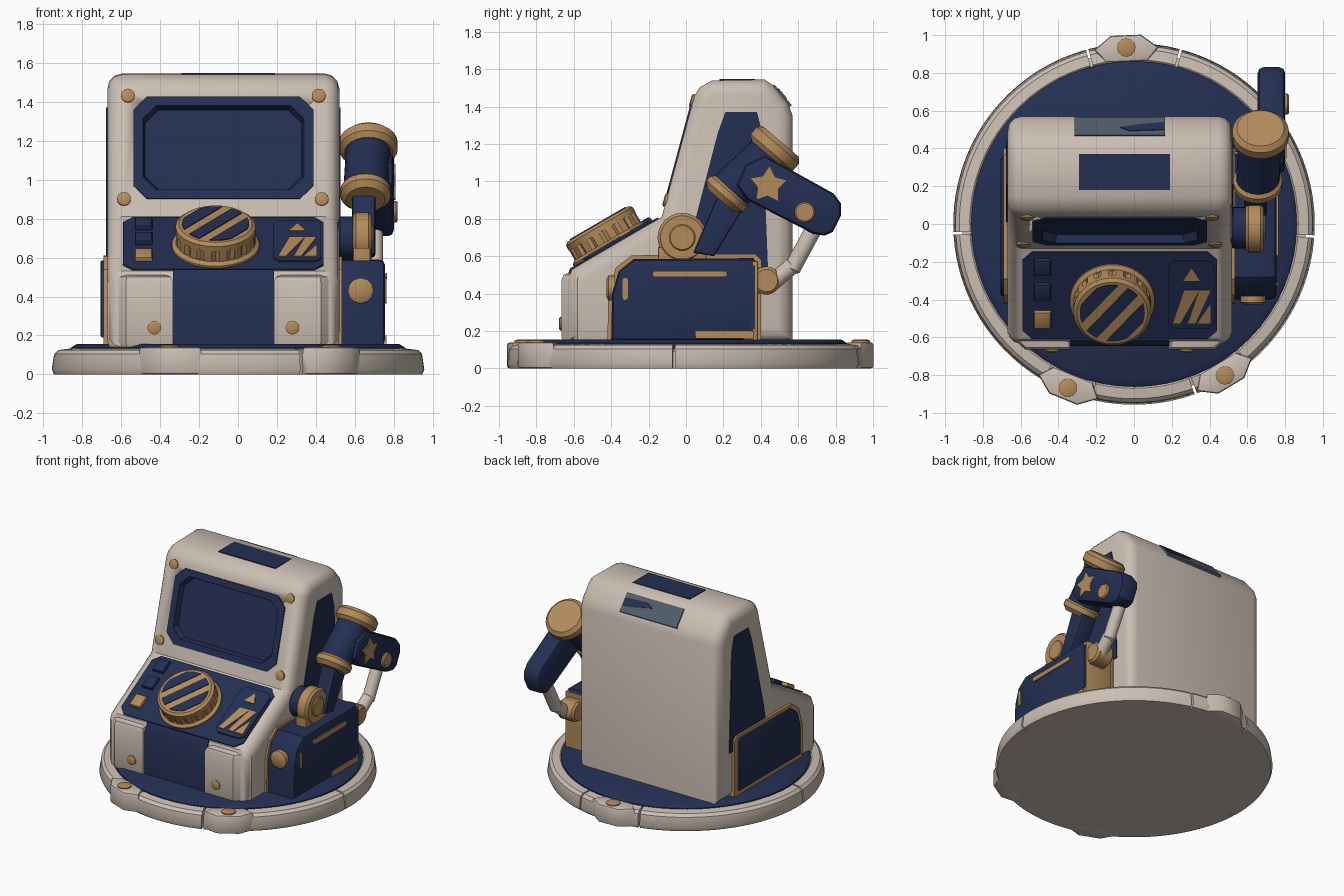
import bpy, bmesh, math
from mathutils import Matrix, Vector as V

if "Cube" in bpy.data.objects:
    bpy.data.objects.remove(bpy.data.objects["Cube"])


def material(name, rgb):
    m = bpy.data.materials.new(name)
    m.diffuse_color = (*rgb, 1)
    m.use_nodes = True
    m.node_tree.nodes["Principled BSDF"].inputs["Base Color"].default_value = m.diffuse_color
    return m


BEIGE = material("warm beige", (0.60, 0.52, 0.45))
BLUE = material("navy blue", (0.017, 0.028, 0.085))
TAN = material("tan", (0.45, 0.26, 0.105))
SLATE = material("slate", (0.08, 0.11, 0.14))


def frame(o, u, v):
    """Local axes u, v and outward w = u x v at origin o."""
    u, v = V(u).normalized(), V(v).normalized()
    w = u.cross(v)
    return Matrix.Translation(o) @ Matrix((u, v, w)).transposed().to_4x4()


def finish(name, bm, mat, M=Matrix(), angle=35):
    bm.transform(M)
    bmesh.ops.recalc_face_normals(bm, faces=bm.faces)
    me = bpy.data.meshes.new(name)
    bm.to_mesh(me)
    bm.free()
    me.materials.append(mat)
    me.shade_smooth()
    me.set_sharp_from_angle(angle=math.radians(angle))
    ob = bpy.data.objects.new(name, me)
    bpy.context.collection.objects.link(ob)
    return ob


def loft(name, rings, mat, M=Matrix(), bev=0, seg=2):
    """Closed solid through rings of points; bev rounds both end caps."""
    bm = bmesh.new()
    vs = [[bm.verts.new(p) for p in r] for r in rings]
    n = len(vs[0])
    for a, b in zip(vs, vs[1:]):
        for i in range(n):
            j = (i + 1) % n
            bm.faces.new((a[i], a[j], b[j], b[i]))
    caps = [bm.faces.new(vs[0]), bm.faces.new(vs[-1])]
    if bev:
        bmesh.ops.recalc_face_normals(bm, faces=bm.faces)
        edges = list({e for f in caps for e in f.edges})
        bmesh.ops.bevel(bm, geom=edges, offset=bev, segments=seg, profile=0.5,
                        affect='EDGES', clamp_overlap=True)
    return finish(name, bm, mat, M)


def prism(name, pts, mat, M, w0, w1, bev=0, seg=2):
    return loft(name, [[(u, v, w) for u, v in pts] for w in (w0, w1)], mat, M, bev, seg)


def lathe(name, prof, mat, M=Matrix(), n=32, flute=0):
    t = [2 * math.pi * i / n for i in range(n)]
    rings = [[((r - flute * (i % 4 == 0)) * math.cos(a), (r - flute * (i % 4 == 0)) * math.sin(a), z)
              for i, a in enumerate(t)] for r, z in prof]
    return loft(name, rings, mat, M)


def disc(name, M, r, h, mat=TAN, b=0.01, n=24):
    return lathe(name, [(r - b, 0), (r, b), (r, h - b), (r - b, h)], mat, M, n)


def bolt(name, M, u, v, r=0.036, h=0.014):
    return lathe(name, [(r, -0.02), (r, h * 0.6), (r * 0.75, h)], TAN,
                 M @ Matrix.Translation((u, v, 0)), 12)


def rod(name, a, b, r, mat, n=24, bev=0.015):
    a, b = V(a), V(b)
    q = (b - a).to_track_quat('Z', 'Y').to_matrix().to_4x4()
    return disc(name, Matrix.Translation(a) @ q, r, (b - a).length, mat, bev, n)


def octo(U, W, c):
    return [(-U, -W + c), (-U + c, -W), (U - c, -W), (U, -W + c),
            (U, W - c), (U - c, W), (-U + c, W), (-U, W - c)]


def rect(u0, u1, v0, v1):
    return [(u0, v0), (u1, v0), (u1, v1), (u0, v1)]


SIDE = frame((0, 0, 0), (0, 1, 0), (0, 0, 1))        # u=y v=z w=x
FRONT = frame((0, 0, 0), (1, 0, 0), (0, 0, 1))       # u=x v=z w=-y
CX = -0.075                                          # body centre in x
CON = frame((CX, -0.375, 0.667), (1, 0, 0), (0, 0.49, 0.285))
SCR = frame((CX, -0.035, 1.163), (1, 0, 0), (0, 0.18, 0.67))

# Round base: underside disc, notched rim, blue deck
lathe("base_core", [(0.91, 0), (0.91, 0.09), (0.85, 0.11)], BEIGE, n=64)
lathe("base_deck", [(0.862, 0.09), (0.862, 0.135), (0.83, 0.155)], BLUE, n=64)
cuts = [75, 105, 183, 240, 256, 290, 309, 356, 435]
rim = [(0.87, 0), (0.945, 0), (0.957, 0.025), (0.945, 0.105), (0.925, 0.125), (0.87, 0.132), (0.85, 0.115)]
for k, (a0, a1) in enumerate(zip(cuts, cuts[1:])):
    a0, a1 = a0 + 0.4, a1 - 0.4
    n = max(3, int((a1 - a0) / 4))
    ang = [math.radians(a0 + (a1 - a0) * i / n) for i in range(n + 1)]
    loft(f"base_rim_{k}", [[(r * math.cos(a), r * math.sin(a), z) for r, z in rim] for a in ang], BEIGE)
# Bolted tabs on the rim
for k, a in enumerate((92.5, 248, 301)):
    a = math.radians(a)
    T = frame((0, 0, 0), (math.sin(a), -math.cos(a), 0), (math.cos(a), math.sin(a), 0))
    prism(f"rim_tab_{k}", [(-0.11, 0.86), (0.11, 0.86), (0.17, 0.93), (0.08, 1.0), (-0.08, 1.0), (-0.17, 0.93)],
          BEIGE, T, 0, 0.14, 0.015)
    bolt(f"tab_bolt_{k}", T @ Matrix.Translation((0, 0, 0.14)), 0, 0.935, 0.05)

# Main body from the side profile, with the screen recess cut out
body = prism("body", [(-0.635, 0.14), (-0.635, 0.47), (-0.61, 0.53), (-0.13, 0.81), (0.045, 1.46), (0.075, 1.505),
                      (0.14, 1.54), (0.42, 1.545), (0.465, 1.515), (0.545, 1.42), (0.57, 1.35), (0.57, 0.14)],
             BEIGE, SIDE, -0.67, 0.52, 0.075, 3)
cutter = prism("screen_cutter", octo(0.455, 0.265, 0.07), BEIGE, SCR, -0.055, 0.1)
cutter.hide_render = True
mod = body.modifiers.new("recess", 'BOOLEAN')
mod.operation, mod.solver, mod.object = 'DIFFERENCE', 'EXACT', cutter
bpy.context.view_layer.objects.active = body
bpy.ops.object.modifier_apply(modifier=mod.name)
bpy.data.objects.remove(cutter)

# Screen tray and frame bolts
loft("screen", [[(u, v, w) for u, v in octo(0.462 - i, 0.272 - i, 0.07)]
                for i, w in ((0, -0.06), (0, 0.008), (0.048, 0.008), (0.06, -0.035))], BLUE, SCR)
for k, (u, v) in enumerate(((-0.49, 0.277), (0.49, 0.277), (-0.51, -0.272), (0.505, -0.272))):
    bolt(f"screen_bolt_{k}", SCR, u, v)

# Front legs, centre strip and leg bolts
for s, nm in ((-1, "left"), (1, "right")):
    pts = [(0.26, -0.665), (0.50, -0.665), (0.594, -0.58), (0.594, -0.3), (0.26, -0.3)]
    prism(f"front_leg_{nm}", [(CX + s * x, y) for x, y in pts], BEIGE, Matrix(), 0.13, 0.51, 0.035)
    bolt(f"leg_bolt_{nm}", frame((0, -0.665, 0), (1, 0, 0), (0, 0, 1)), CX + s * 0.355, 0.24)
prism("front_strip", [(-0.645, 0.15), (-0.645, 0.475), (-0.617, 0.54), (-0.58, 0.53), (-0.58, 0.15)],
      BLUE, SIDE, -0.335, 0.185)

# Sloping console panel
prism("console_panel", octo(0.515, 0.265, 0.05), BLUE, CON, -0.02, 0.009)
for k, (v, m) in enumerate(((0.18, BLUE), (0.03, BLUE), (-0.14, TAN))):
    prism(f"console_button_{k}", rect(-0.455, -0.365, v - 0.05, v + 0.05), m, CON, 0, 0.035, 0.012)
D = CON @ Matrix.Translation((0.38, 0.01, 0))
prism("warning_plate", octo(0.122, 0.205, 0.03), BLUE, D, 0, 0.02)
for k, u in enumerate((-0.10, -0.02, 0.06)):
    prism(f"warning_stripe_{k}", [(u, -0.17), (u + 0.04, -0.17), (min(u + 0.14, 0.1), 0.03), (u + 0.06, 0.03)]
          if k < 2 else [(u - 0.03, -0.17), (0.1, -0.17), (0.1, -0.05)], TAN, D, 0.02, 0.025)
prism("warning_triangle", [(-0.045, 0.09), (0.045, 0.09), (0, 0.17)], TAN, D, 0.02, 0.025)

# Large fluted knob with diagonal stripes
K = CON @ Matrix.Translation((-0.04, -0.03, 0))
lathe("knob_flange", [(0.225, 0), (0.225, 0.02), (0.205, 0.035)], TAN, K, 40)
lathe("knob", [(0.205, 0.02), (0.205, 0.10)], TAN, K, 64, 0.012)
lathe("knob_cap", [(0.206, 0.095), (0.206, 0.125), (0.188, 0.14)], TAN, K, 40)
R = K @ Matrix.Rotation(math.radians(50), 4, 'Z')
for k, (d0, d1) in enumerate(((-0.16, -0.085), (-0.034, 0.034), (0.085, 0.16))):
    ds = [d0 + (d1 - d0) * i / 5 for i in range(6)]
    half = [(math.sqrt(0.172 ** 2 - d * d), d) for d in ds]
    prism(f"knob_stripe_{k}", half + [(-x, d) for x, d in half[::-1]], BLUE, R, 0.138, 0.145)

# Roof hatch and rear vent with a painted sweep
prism("roof_hatch", rect(-0.29, 0.19, 0.18, 0.37), BLUE, Matrix(), 1.537, 1.548)
B = frame((CX, 0.505, 1.4675), (-1, 0, 0), (0, -0.08, 0.095))
prism("rear_vent", rect(-0.24, 0.24, -0.085, 0.06), SLATE, B, -0.01, 0.008)
prism("rear_sweep", [(-0.235, -0.04), (-0.12, -0.025), (0.0, 0.0), (-0.05, 0.03), (-0.235, 0.02)],
      BLUE, B, 0.006, 0.012)

# Blue side panels
inlay = [(0.21, 1.37), (0.38, 1.37), (0.41, 1.25), (0.44, 0.5), (-0.01, 0.5), (0.03, 0.72), (0.17, 1.26)]
prism("side_panel_right", inlay, BLUE, SIDE, 0.50, 0.527)
prism("side_panel_left", inlay, BLUE, SIDE, -0.677, -0.65)

# Side housings: thin one left, deep one right, both trimmed in tan
box = [(-0.40, 0.15), (-0.395, 0.40), (-0.36, 0.52), (-0.28, 0.585), (0.36, 0.59), (0.375, 0.57), (0.375, 0.15)]
trim = [(-0.42, 0.15), (-0.415, 0.41), (-0.375, 0.54), (-0.29, 0.605), (0.37, 0.61), (0.40, 0.58), (0.40, 0.15)]
prism("left_housing_trim", trim, TAN, SIDE, -0.69, -0.62)
prism("left_housing", [(y * 0.95, 0.19 + (z - 0.15) * 0.9) for y, z in box], BLUE, SIDE, -0.706, -0.63, 0.01)
prism("right_housing_trim", trim, TAN, SIDE, 0.48, 0.535)
prism("right_housing", box, BLUE, SIDE, 0.48, 0.755, 0.03)
prism("housing_strap", rect(0.305, 0.385, 0.15, 0.575), TAN, SIDE, 0.50, 0.75, 0.01)
prism("housing_strap_inlay", rect(0.325, 0.37, 0.21, 0.55), BLUE, SIDE, 0.6, 0.755)
prism("housing_foot", rect(0.05, 0.36, 0.16, 0.20), TAN, SIDE, 0.6, 0.762)
prism("housing_handle", octo(0.2, 0.017, 0.012), TAN, SIDE @ Matrix.Translation((0.02, 0.505, 0)), 0.7, 0.765)
prism("housing_grip", octo(0.015, 0.06, 0.012), TAN, SIDE @ Matrix.Translation((-0.325, 0.425, 0)), 0.7, 0.762)
bolt("housing_bolt", frame((0, -0.4, 0), (1, 0, 0), (0, 0, 1)), 0.63, 0.43, 0.066, 0.025)

# Arm: shoulder, lower link, upper drum with collars
rod("shoulder_hub", (0.51, -0.02, 0.70), (0.61, -0.02, 0.70), 0.11, BLUE)
rod("shoulder_disc", (0.59, -0.02, 0.70), (0.685, -0.02, 0.70), 0.132, TAN)
rod("shoulder_pin", (0.67, -0.02, 0.70), (0.695, -0.02, 0.70), 0.07, TAN, bev=0.006)
prism("shoulder_foot", rect(-0.15, 0.11, 0.57, 0.65), TAN, SIDE, 0.59, 0.68, 0.01)
prism("lower_link", [(0.04, 0.62), (0.15, 0.60), (0.31, 0.86), (0.18, 0.95)], BLUE, SIDE, 0.585, 0.705, 0.015)
ax = V((0, 0.65, 0.76))
low, top = V((0.655, 0.22, 0.935)), V((0.67, 0.475, 1.175))
rod("arm_drum", low, top, 0.115, BLUE)
rod("arm_collar", low - ax * 0.05, low + ax * 0.045, 0.13, TAN, bev=0.03)
rod("arm_cap", top - ax * 0.05, top + ax * 0.05, 0.15, TAN, bev=0.025)

# Forearm slab with star and bolt, strut and rear joint
prism("forearm", [(0.27, 0.98), (0.32, 1.09), (0.42, 1.14), (0.79, 0.935), (0.83, 0.88), (0.83, 0.82),
                  (0.785, 0.73), (0.74, 0.71), (0.68, 0.72), (0.33, 0.90)], BLUE, SIDE, 0.655, 0.80, 0.03)
star = [((0.1 if i % 2 == 0 else 0.055) * math.cos(i * math.pi / 5 + 0.25),
         (0.1 if i % 2 == 0 else 0.055) * math.sin(i * math.pi / 5 + 0.25)) for i in range(10)]
prism("forearm_star", star, TAN, SIDE @ Matrix.Translation((0.44, 0.98, 0)), 0.795, 0.808)
rod("forearm_bolt", (0.78, 0.635, 0.835), (0.82, 0.635, 0.835), 0.056, TAN, 16, 0.008)
rod("strut", (0.70, 0.69, 0.76), (0.70, 0.56, 0.52), 0.045, BEIGE, 16)
rod("strut_foot", (0.70, 0.58, 0.56), (0.69, 0.45, 0.45), 0.045, BEIGE, 16)
rod("rear_joint", (0.60, 0.43, 0.47), (0.74, 0.43, 0.47), 0.075, TAN)
prism("rear_joint_bracket", rect(0.34, 0.43, 0.40, 0.54), TAN, SIDE, 0.60, 0.725, 0.01)
